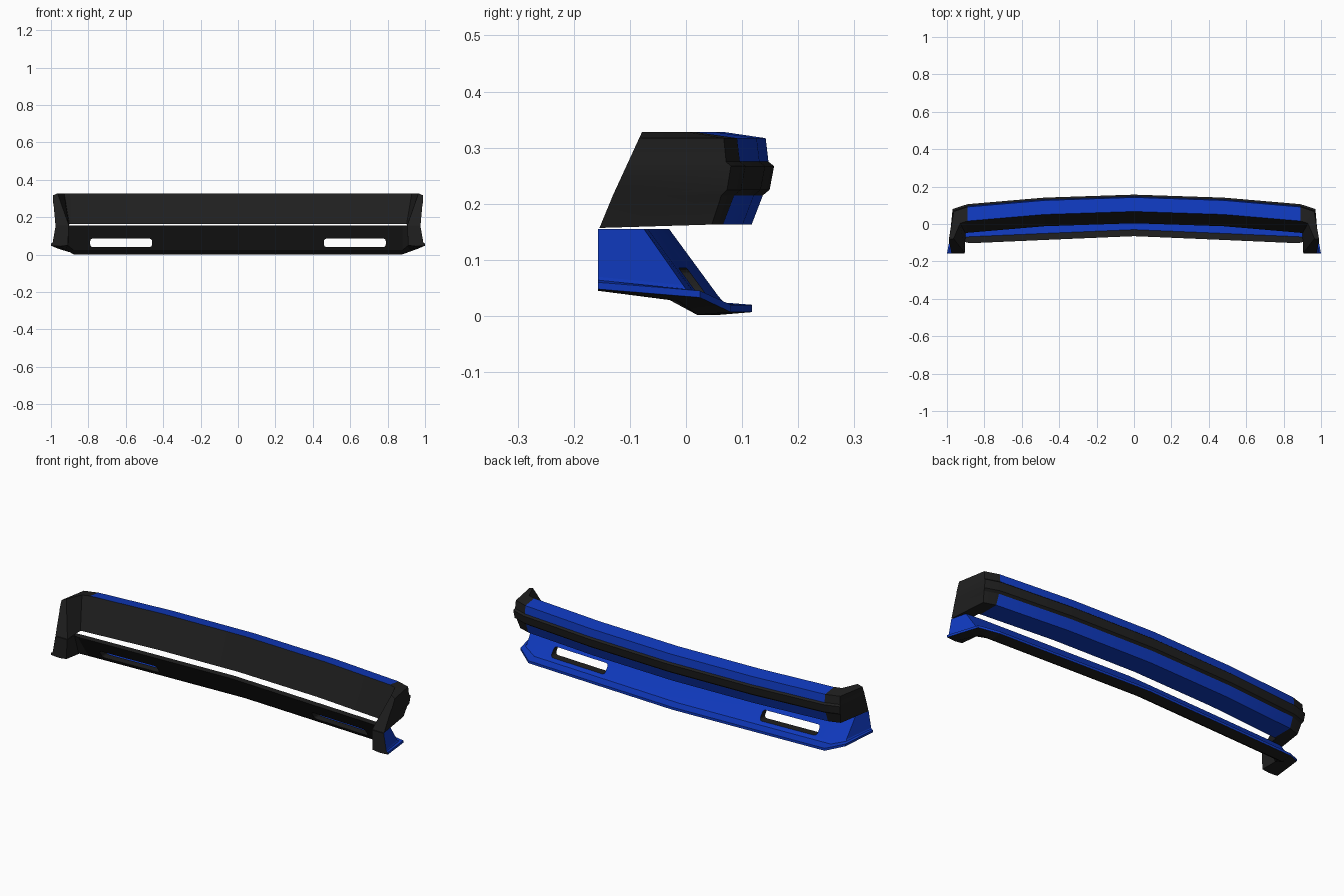
import bpy
import bmesh
from mathutils import Vector

cube = bpy.data.objects.get("Cube")
if cube:
    bpy.data.objects.remove(cube, do_unlink=True)


def make_material(name, color):
    mat = bpy.data.materials.new(name)
    mat.use_nodes = True
    mat.diffuse_color = color
    mat.node_tree.nodes["Principled BSDF"].inputs["Base Color"].default_value = color
    return mat


BLUE = make_material("blue paint", (0.005, 0.042, 0.52, 1))
BLACK = make_material("black plastic", (0.014, 0.014, 0.014, 1))


def straight(x, front, profile):
    """Section facing forward: profile holds (depth behind front, height)."""
    return [Vector((x, front - d, z)) for d, z in profile]


def add_object(name, bm):
    mesh = bpy.data.meshes.new(name)
    bm.to_mesh(mesh)
    bm.free()
    obj = bpy.data.objects.new(name, mesh)
    bpy.context.collection.objects.link(obj)
    mesh.materials.append(BLUE)
    mesh.materials.append(BLACK)
    return obj


def loft(name, half, is_blue):
    """Skin the centre-to-end sections and their mirror images."""
    mirrored = [[Vector((-p.x, p.y, p.z)) for p in s] for s in reversed(half[1:])]
    bm = bmesh.new()
    rings = [[bm.verts.new(p) for p in s] for s in mirrored + half]
    n = len(rings[0])
    for a, b in zip(rings, rings[1:]):
        for i in range(n):
            j = (i + 1) % n
            face = bm.faces.new((a[i], a[j], b[j], b[i]))
            face.material_index = 0 if is_blue(i, face.calc_center_median()) else 1
    for ring in (rings[0], rings[-1]):
        bm.faces.new(ring).material_index = 1
    bmesh.ops.recalc_face_normals(bm, faces=bm.faces)
    return add_object(name, bm)


def smooth(obj):
    bpy.ops.object.select_all(action="DESELECT")
    obj.select_set(True)
    bpy.context.view_layer.objects.active = obj
    bpy.ops.object.shade_smooth_by_angle(angle=0.35)


# Upper bar with a raised rubbing strip and black wrapped ends
bar_profile = [(0.09, 0.328), (0.015, 0.317), (0.01, 0.275), (0, 0.267),
               (0.008, 0.225), (0.02, 0.215), (0.04, 0.163), (0.153, 0.163)]
end_depths = [0.025, 0, 0.002, 0.004, 0.008, 0.009, 0.014, 0.085]
bar = [straight(x, y, bar_profile) for x, y in ((0, 0.157), (0.48, 0.141), (0.89, 0.106))]
bar.append([Vector((0.97 - 0.45 * d, 0.08 - 0.85 * d, z)) for d, z in bar_profile])
bar.append([Vector((0.99 - d, -0.157 + 0.46 * (z - 0.157), z if z > 0.2 else 0.157))
            for d, (_, z) in zip(end_depths, bar_profile)])
STRIP_AND_BACK = (2, 3, 4, 7)
bumper_bar = loft("bumper_bar", bar,
                  lambda i, c: abs(c.x) < 0.89 and i not in STRIP_AND_BACK)
smooth(bumper_bar)

# Lower valance: sloping panel, front lip and wrapped feet
valance_profile = [(0, 0.02), (0.05, 0.024), (0.06, 0.035), (0.148, 0.155),
                   (0.183, 0.155), (0.095, 0.025), (0.06, 0.002), (0, 0.007)]
valance = [straight(x, y, valance_profile)
           for x, y in ((0, 0.118), (0.45, 0.099), (0.88, 0.08))]
corner = [(0.965, 0.025, 0.045), (0.955, 0, 0.048), (0.95, -0.005, 0.055),
          (0.955, -0.075, 0.155), (0.905, -0.095, 0.155), (0.905, -0.06, 0.045),
          (0.92, -0.01, 0.026), (0.965, 0.025, 0.033)]
foot = [(1, 0.06), (0.992, 0.064), (0.99, 0.07), (0.975, 0.155),
        (0.905, 0.155), (0.91, 0.05), (0.95, 0.045), (1, 0.048)]
valance.append([Vector(p) for p in corner])
valance.append([Vector((x, -0.157, z)) for x, z in foot])
PAINTED = (0, 1, 2, 7)
lower_valance = loft("lower_valance", valance, lambda i, c: i in PAINTED)


# Rounded slots cut straight through the valance, with black walls
def cut_slot(target, x):
    bm = bmesh.new()
    bmesh.ops.create_cube(bm, size=1)
    for v in bm.verts:
        v.co = Vector((x + v.co.x * 0.33, v.co.y * 0.5, 0.063 + v.co.z * 0.046))
    edges = [e for e in bm.edges
             if abs(e.verts[0].co.y - e.verts[1].co.y) > 0.1]
    bmesh.ops.bevel(bm, geom=edges, offset=0.014, segments=4,
                    profile=0.5, affect="EDGES")
    for f in bm.faces:
        f.material_index = 1
    bmesh.ops.recalc_face_normals(bm, faces=bm.faces)
    cutter = add_object("slot_cutter", bm)
    cutter.hide_render = True
    mod = target.modifiers.new("slot", "BOOLEAN")
    mod.operation = "DIFFERENCE"
    mod.solver = "EXACT"
    mod.object = cutter
    bpy.context.view_layer.objects.active = target
    bpy.ops.object.modifier_apply(modifier=mod.name)
    bpy.data.objects.remove(cutter, do_unlink=True)


for side in (-1, 1):
    cut_slot(lower_valance, side * 0.625)
smooth(lower_valance)
